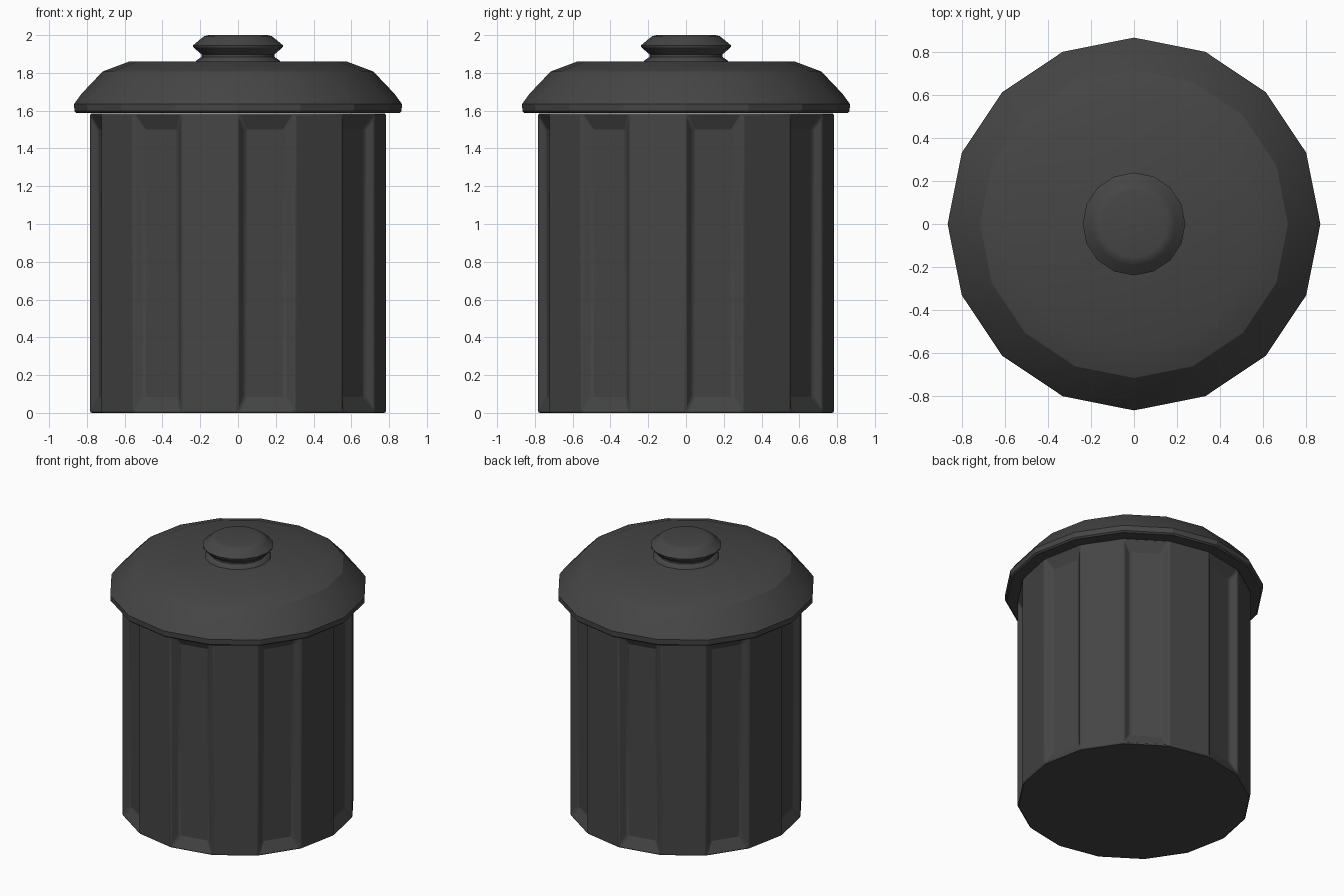
import bpy, bmesh
from math import cos, sin, pi, radians
from mathutils import Vector

if "Cube" in bpy.data.objects:
    bpy.data.objects.remove(bpy.data.objects["Cube"])

SIDES = 16
grey = bpy.data.materials.new("dark_grey")
grey.diffuse_color = (0.06, 0.06, 0.06, 1)
grey.use_nodes = True
grey.node_tree.nodes["Principled BSDF"].inputs["Base Color"].default_value = grey.diffuse_color


def lathe(bm, profile):
    """Closed solid of revolution from (radius, z) points, bottom to top; returns side faces."""
    rings = [[bm.verts.new((r * cos(2 * pi * i / SIDES), r * sin(2 * pi * i / SIDES), z))
              for i in range(SIDES)] for r, z in profile]
    sides = []
    for low, high in zip(rings, rings[1:]):
        for i in range(SIDES):
            j = (i + 1) % SIDES
            sides.append(bm.faces.new((low[i], low[j], high[j], high[i])))
    bm.faces.new(rings[0][::-1])
    bm.faces.new(rings[-1])
    return sides


def finish(name, bm, angle):
    bmesh.ops.recalc_face_normals(bm, faces=bm.faces)
    mesh = bpy.data.meshes.new(name)
    bm.to_mesh(mesh)
    bm.free()
    mesh.materials.append(grey)
    obj = bpy.data.objects.new(name, mesh)
    bpy.context.collection.objects.link(obj)
    bpy.ops.object.select_all(action='DESELECT')
    obj.select_set(True)
    bpy.context.view_layer.objects.active = obj
    bpy.ops.object.shade_smooth_by_angle(angle=radians(angle))
    return obj


# Bin body: 16-sided drum with every other side pressed inwards
bm = bmesh.new()
sides = lathe(bm, [(0.785, 0.0), (0.785, 1.585)])
INSET, SLOPE, DEPTH = 0.045, 0.085, 0.04
for face in sides[::2]:
    outer = list(face.verts)
    along = (outer[1].co - outer[0].co).normalized()
    up = Vector((0, 0, 1))
    inward = up.cross(along)
    inner = [bm.verts.new(v.co + along * INSET * a + up * SLOPE * u + inward * DEPTH)
             for v, a, u in zip(outer, (1, -1, -1, 1), (1, 1, -1, -1))]
    bm.faces.remove(face)
    bm.faces.new(inner)
    for i in range(4):
        j = (i + 1) % 4
        bm.faces.new((outer[i], outer[j], inner[j], inner[i]))
body = finish("bin_body", bm, 20)
bevel = body.modifiers.new("soft_edges", 'BEVEL')
bevel.width = 0.01
bevel.segments = 2
bevel.limit_method = 'ANGLE'
bevel.angle_limit = radians(30)

# Lid: overhanging faceted dome with a thin rolled rim
bm = bmesh.new()
lathe(bm, [(0.855, 1.587), (0.866, 1.597), (0.868, 1.635), (0.828, 1.69),
           (0.717, 1.807), (0.576, 1.86)])
finish("lid", bm, 22)

# Knob: flared foot, narrow neck and chamfered cap
bm = bmesh.new()
lathe(bm, [(0.225, 1.855), (0.218, 1.868), (0.192, 1.885), (0.192, 1.897), (0.236, 1.935),
           (0.239, 1.945), (0.195, 1.982), (0.178, 1.995), (0.155, 2.0)])
finish("lid_knob", bm, 30)
